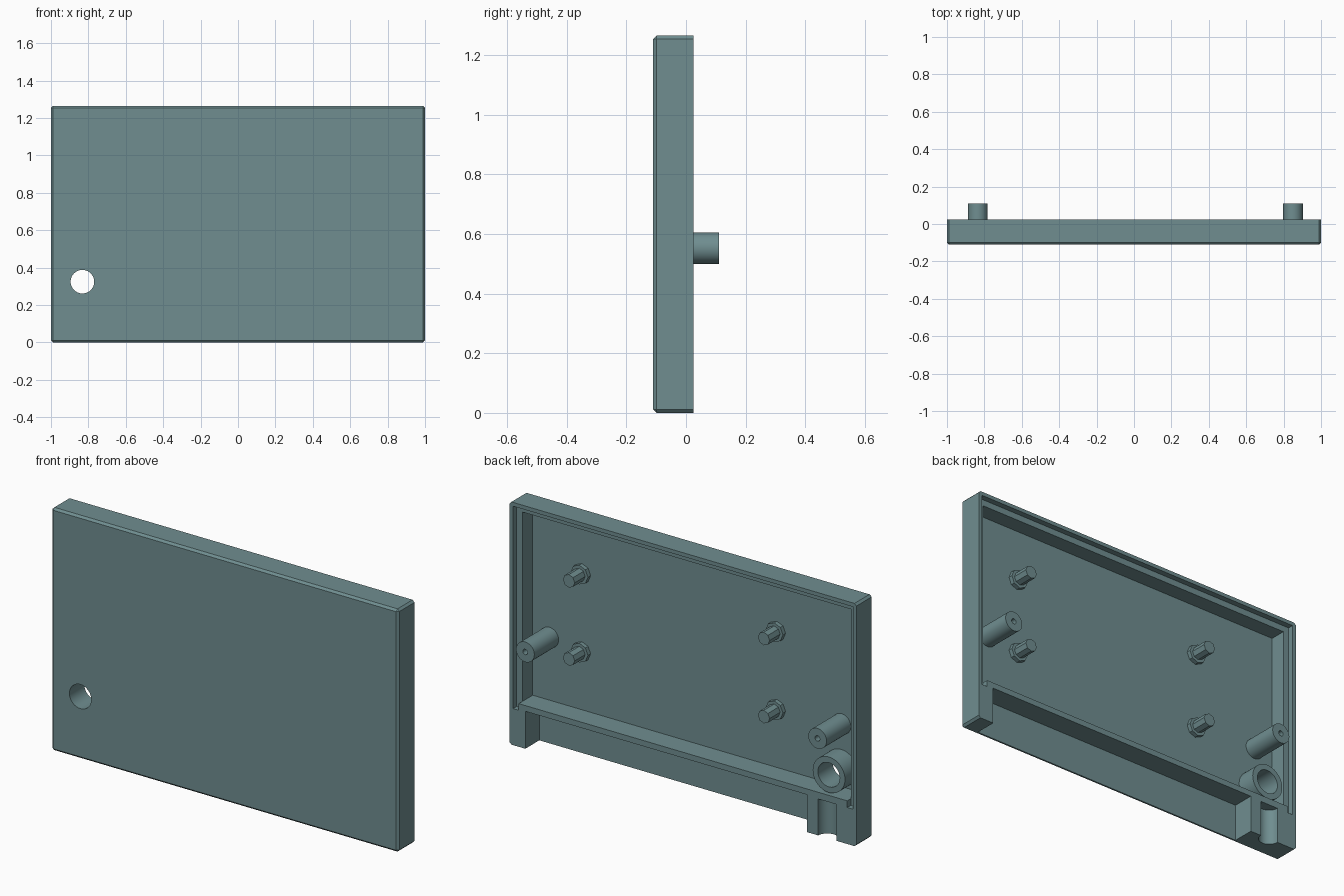
import bpy, bmesh, math
from mathutils import Matrix, Vector

cube = bpy.data.objects.get("Cube")
if cube:
    bpy.data.objects.remove(cube, do_unlink=True)

mat = bpy.data.materials.new("grey_teal")
mat.use_nodes = True
colour = (0.16, 0.27, 0.28, 1)
mat.diffuse_color = colour
mat.node_tree.nodes["Principled BSDF"].inputs["Base Color"].default_value = colour

# Main dimensions
HEIGHT, FRONT, RIM, BACK = 1.265, -0.11, 0.025, 0.11
FLOOR, LIP = -0.09, -0.005
INNER, STEP = 0.947, 0.98
SHELF_LOW, SHELF_TOP = 0.195, 0.225
PORT = (-0.832, 0.325)


def finish(name, bm):
    bmesh.ops.recalc_face_normals(bm, faces=bm.faces)
    mesh = bpy.data.meshes.new(name)
    bm.to_mesh(mesh)
    bm.free()
    mesh.materials.append(mat)
    obj = bpy.data.objects.new(name, mesh)
    bpy.context.collection.objects.link(obj)
    return obj


def box(name, x, y, z, chamfer=0):
    bm = bmesh.new()
    size = [b - a for a, b in (x, y, z)]
    mid = [(a + b) / 2 for a, b in (x, y, z)]
    bmesh.ops.create_cube(bm, size=1, matrix=Matrix.Translation(mid) @ Matrix.Diagonal((*size, 1)))
    if chamfer:
        # The open back edge stays sharp
        edges = [e for e in bm.edges if not all(v.co.y > y[1] - 1e-4 for v in e.verts)]
        bmesh.ops.bevel(bm, geom=edges, offset=chamfer, segments=1, affect='EDGES')
    return finish(name, bm)


def cylinder(name, centre, radius, depth, along_y):
    bm = bmesh.new()
    turn = Matrix.Rotation(math.pi / 2, 4, 'X') if along_y else Matrix()
    bmesh.ops.create_cone(bm, cap_ends=True, segments=48, radius1=radius, radius2=radius,
                          depth=depth, matrix=Matrix.Translation(centre) @ turn)
    return finish(name, bm)


def lathe(name, x, z, profile, sides, closed=False):
    """Turn (radius, y) points about an axis running front to back."""
    bm = bmesh.new()
    verts = [bm.verts.new((x + r, y, z)) for r, y in profile]
    pairs = list(zip(verts, verts[1:])) + ([(verts[-1], verts[0])] if closed else [])
    edges = [bm.edges.new(p) for p in pairs]
    bmesh.ops.spin(bm, geom=verts + edges, cent=Vector((x, 0, z)), axis=(0, 1, 0),
                   angle=math.tau, steps=sides)
    bmesh.ops.remove_doubles(bm, verts=bm.verts, dist=1e-4)
    return finish(name, bm)


def cut(target, cutter):
    cutter.hide_render = True
    mod = target.modifiers.new("cut", 'BOOLEAN')
    mod.operation, mod.solver, mod.object = 'DIFFERENCE', 'EXACT', cutter
    bpy.context.view_layer.objects.active = target
    bpy.ops.object.modifier_apply(modifier=mod.name)
    bpy.data.objects.remove(cutter, do_unlink=True)


def smooth(obj):
    bpy.ops.object.select_all(action='DESELECT')
    obj.select_set(True)
    bpy.context.view_layer.objects.active = obj
    bpy.ops.object.shade_smooth_by_angle(angle=math.radians(30))


# Shell: chamfered slab, hollowed from the back
shell = box("case_shell", (-1, 1), (FRONT, RIM), (0, HEIGHT), chamfer=0.011)
open_back = 0.2
cut(shell, box("cavity", (-INNER, INNER), (FLOOR, open_back), (SHELF_TOP, HEIGHT - 0.053)))

# Stepped lip around the cavity, running a little past the shelf at each side
cut(shell, box("lip_step", (-STEP, STEP), (LIP, open_back), (SHELF_TOP, HEIGHT - 0.02)))
for side in (-1, 1):
    ends = sorted((side * INNER, side * STEP))
    cut(shell, box("lip_notch", ends, (LIP, open_back), (0.19, SHELF_TOP + 0.01)))

# Lower recess, open below and behind
cut(shell, box("recess", (-0.716, 0.909), (FLOOR, open_back), (-0.1, SHELF_LOW)))

# Cable channel in the lower corner block, and the front port
cut(shell, cylinder("channel", (PORT[0], RIM, 0.04), 0.052, 0.3, False))
cut(shell, cylinder("port", (PORT[0], FRONT, PORT[1]), 0.063, 0.1, True))
smooth(shell)

# Tube behind the front port
root = FLOOR - 0.005
smooth(lathe("port_tube", *PORT, [(0.063, root), (0.093, root), (0.093, 0.012), (0.063, 0.012)],
             48, closed=True))

# Screw bosses with blind bores
for name, x in (("left_screw_boss", 0.85), ("right_screw_boss", -0.835)):
    smooth(lathe(name, x, 0.5525, [(0, root), (0.0525, root), (0.0525, BACK), (0.014, BACK),
                                   (0.014, 0), (0, 0)], 40))

# Four faceted board pins with collars
for side, x in (("left", 0.663), ("right", -0.461)):
    for level, z in (("lower", 0.53), ("upper", 0.937)):
        lathe(f"{level}_{side}_board_pin", x, z,
              [(0, root), (0.05, root), (0.05, -0.068), (0.034, -0.068), (0.034, 0.018), (0, 0.018)], 8)
